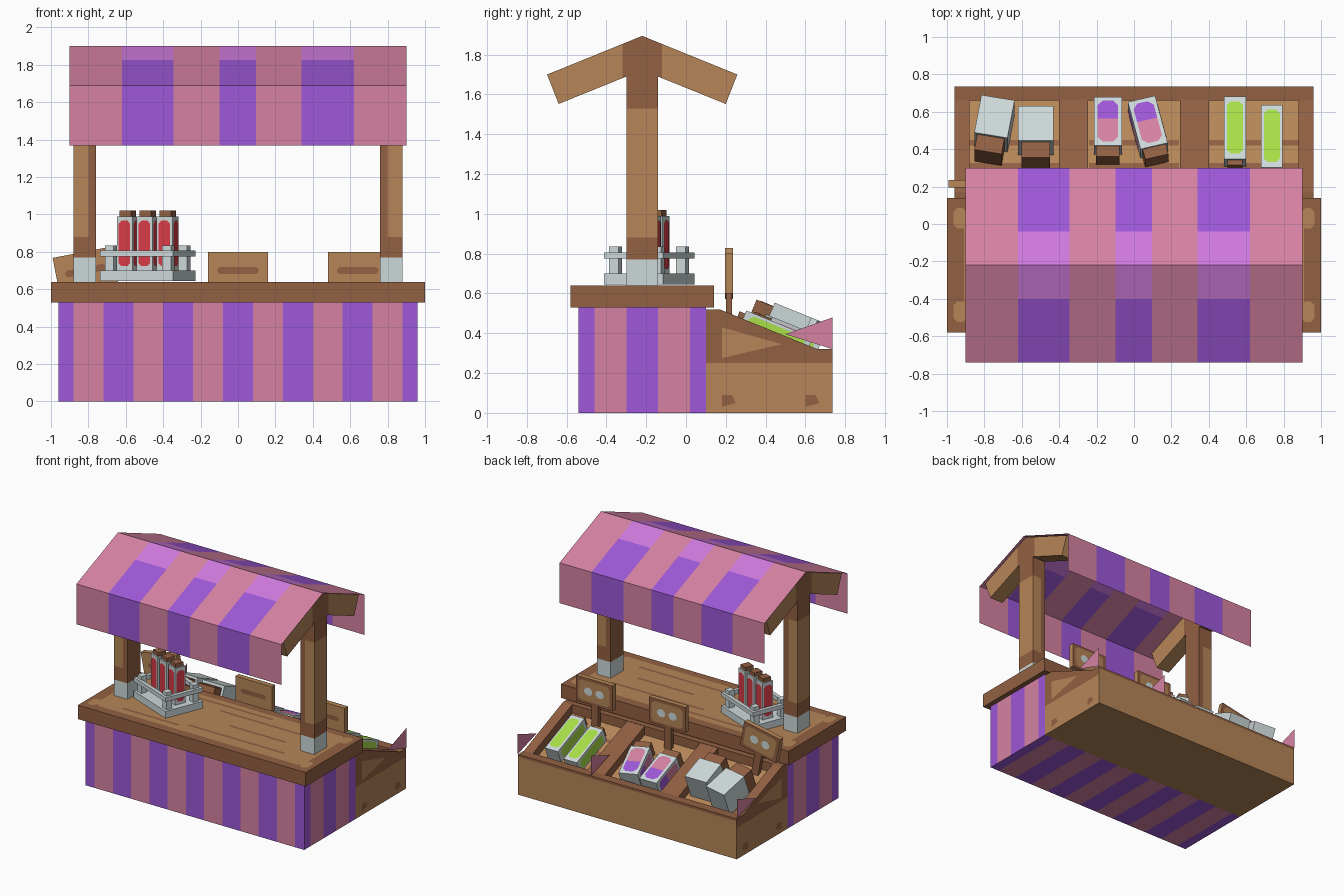
import bpy, bmesh, math
from mathutils import Matrix, Vector

if "Cube" in bpy.data.objects:
    bpy.data.objects.remove(bpy.data.objects["Cube"])

COL = {"pink cloth": (214, 130, 162), "purple cloth": (158, 88, 216), "orchid cloth": (208, 122, 222),
       "light wood": (182, 134, 88), "dark wood": (146, 96, 66), "pale metal": (206, 217, 218),
       "lime label": (168, 224, 72), "red label": (216, 60, 70)}
MAT = {}
for n, c in COL.items():
    MAT[n] = bpy.data.materials.new(n)
    MAT[n].diffuse_color = [((v / 255 + .055) / 1.055) ** 2.4 for v in c] + [1]
PINK, PURPLE, ORCHID, LIGHT, DARK, METAL, LIME, RED = COL
I = Matrix.Identity(4)
T = lambda x, y, z: Matrix.Translation((x, y, z))
R = lambda deg, ax: Matrix.Rotation(math.radians(deg), 4, ax)


def finish(name, bm, mats, rule=None, cuts=(), xf=I):
    """Cut the mesh at (axis, value) planes, colour faces by rule, make the object."""
    for ax, v in cuts:
        no = Vector((0, 0, 0)); no[ax] = 1
        bmesh.ops.bisect_plane(bm, geom=bm.verts[:] + bm.edges[:] + bm.faces[:], plane_co=no * v, plane_no=no)
    bm.normal_update()
    if rule:
        for f in bm.faces:
            f.material_index = mats.index(rule(f.calc_center_median(), f.normal))
    bm.transform(xf)
    me = bpy.data.meshes.new(name)
    bm.to_mesh(me); bm.free()
    for m in mats:
        me.materials.append(MAT[m])
    ob = bpy.data.objects.new(name, me)
    bpy.context.collection.objects.link(ob)
    return ob


def prism(name, pts, x0, x1, mats, rule=None, cuts=(), xf=I):
    """Extrude a (y, z) profile along x."""
    bm = bmesh.new()
    f = bm.faces.new([bm.verts.new((x0, y, z)) for y, z in pts])
    ext = bmesh.ops.extrude_face_region(bm, geom=[f])
    bmesh.ops.translate(bm, vec=(x1 - x0, 0, 0), verts=[v for v in ext["geom"] if isinstance(v, bmesh.types.BMVert)])
    bmesh.ops.recalc_face_normals(bm, faces=bm.faces)
    return finish(name, bm, mats, rule, cuts, xf)


def box(name, x0, x1, y0, y1, z0, z1, mats, rule=None, cuts=(), xf=I):
    return prism(name, [(y0, z0), (y1, z0), (y1, z1), (y0, z1)], x0, x1, mats, rule, cuts, xf)


def plate(name, pts, mat, xf=I):
    """Flat painted detail from 3D points."""
    bm = bmesh.new()
    bm.faces.new([bm.verts.new(p) for p in pts])
    return finish(name, bm, [mat], xf=xf)


def rect(name, x0, x1, y0, y1, z, mat, c=.01, xf=I):
    """Horizontal plate with chamfered corners."""
    plate(name, [(x0 + c, y0, z), (x1 - c, y0, z), (x1, y0 + c, z), (x1, y1 - c, z),
                 (x1 - c, y1, z), (x0 + c, y1, z), (x0, y1 - c, z), (x0, y0 + c, z)], mat, xf)


# Striped counter base
def stripes(c, n):
    t = c.y + .22 if abs(n.x) > .5 else c.x
    return PURPLE if (t + .08) % .32 < .16 else PINK


cuts = [(0, -.88 + .16 * i) for i in range(12)] + [(1, v) for v in (-.46, -.30, -.14, .02)]
box("counter_base", -.96, .96, -.54, .10, 0, .53, [PINK, PURPLE], stripes, cuts)

# Counter top with painted planks
box("counter_top", -1, 1, -.58, .14, .53, .64, [DARK])
rect("counter_top_panel", -.91, .91, -.51, .07, .643, LIGHT, .04)
for s in (-1, 1):
    for y in (-.47, .03):
        rect("counter_corner_patch", s * .93 - .035, s * .93 + .035, y - .055, y + .055, .6425, LIGHT, .02)
for x0, x1, y in ((-.15, .7, -.41), (-.1, .72, -.08), (-.7, .3, .01), (-.7, -.2, -.45), (.1, .6, -.25)):
    rect("counter_grain", x0, x1, y - .012, y + .012, .646, DARK)

# Posts, metal feet and gable beams
for s in (-1, 1):
    a, b = sorted((s * .76, s * .88))
    box("post_foot", a, b, -.30, -.14, .64, .77, [METAL])
    box("post", a, b, -.30, -.14, .77, 1.73, [LIGHT, DARK],
        lambda c, n: DARK if c.z < .88 or c.z > 1.53 or abs(c.x) < .80 else LIGHT,
        [(2, .88), (2, 1.53), (0, s * .80)])
    prism("gable_beam", [(-.22, 1.894), (.258, 1.70), (.20, 1.552), (-.22, 1.722), (-.64, 1.552), (-.698, 1.70)],
          a, b, [LIGHT, DARK], lambda c, n: DARK if abs(c.y + .22) < .1 else LIGHT, [(1, -.32), (1, -.12)])

# Cloth awning: single sheet over the ridge with hanging flaps
prof = [(-.74, 1.37), (-.74, 1.69), (-.40, 1.827), (-.22, 1.90), (-.04, 1.827), (.30, 1.69), (.30, 1.37)]
xs = [-.9, -.62, -.345, -.10, .095, .34, .62, .9]
bm = bmesh.new()
g = [[bm.verts.new((x, y, z)) for x in xs] for y, z in prof]
for j in range(len(prof) - 1):
    for i in range(len(xs) - 1):
        f = bm.faces.new((g[j][i], g[j][i + 1], g[j + 1][i + 1], g[j + 1][i]))
        f.material_index = 0 if i % 2 == 0 else (2 if j in (2, 3) else 1)
finish("awning", bm, [PINK, PURPLE, ORCHID])

# Display crate: sloped bin floor, side walls and dividers
prism("crate_body", [(.10, 0), (.735, 0), (.735, .32), (.66, .32), (.66, .25), (.17, .45), (.17, .52), (.10, .52)],
      -.88, .88, [LIGHT, DARK],
      lambda c, n: LIGHT if c.z < .3 or .1 < n.z < .97 else DARK, [(2, .30)])
for s in (-1, 1):
    a, b = sorted((s * .88, s * .96))
    prism("crate_side", [(.10, 0), (.735, 0), (.735, .32), (.66, .32), (.17, .52), (.10, .52)], a, b,
          [LIGHT, DARK], lambda c, n: DARK if c.z > (.30 if n.y > .5 else .25) else LIGHT, [(2, .25), (2, .30)])
    plate("crate_side_panel", [(s * .963, .18, .43), (s * .963, .18, .275), (s * .963, .48, .345)], LIGHT)
    for y in (.22, .64):
        plate("crate_side_knot", [(s * .963, y - .04, .03), (s * .963, y + .03, .05), (s * .963, y + .01, .09),
                                  (s * .963, y - .04, .09)], DARK)
    a, b = sorted((s * .245, s * .40))
    prism("crate_divider", [(.16, .3), (.67, .2), (.67, .318), (.17, .518)], a, b, [DARK])
FLOOR = lambda y: .45 - .408 * (y - .17)
for cx in (-.64, 0, .64):
    for y0, y1 in ((.30, .325), (.42, .45)):
        plate("bin_floor_seam", [(cx + dx, y, FLOOR(y) + .004) for dx, y in
                                 ((-.24, y0), (.24, y0), (.24, y1), (-.24, y1))], DARK)
# Pink corner pennants
for x in (-.962, .32, .962):
    plate("pennant", [(x, .737, .32), (x, .737, .48), (x, .50, .395)], PINK)


# Price signs behind the counter
def sign(x, z, tilt):
    m = T(x, .215, z) @ R(tilt, 'Y')
    box("sign_board", -.16, .16, -.02, .02, -.10, .10, [LIGHT], xf=m)
    box("sign_stake", -.03, .03, -.015, .015, -.30, -.10, [DARK], xf=m)
    rect("sign_bar", -.11, .11, -.018, .018, .023, DARK, .012, m @ R(90, 'X'))
    back = m @ R(-90, 'X')
    rect("sign_back_frame", -.16, .16, -.10, .10, .0215, DARK, .002, back)
    rect("sign_back_panel", -.135, .135, -.08, .08, .0235, LIGHT, .02, back)
    for dx in (-.05, .05):
        rect("sign_disc", dx - .035, dx + .035, -.03, .03, .0255, METAL, .02, back)


sign(.64, .70, 0)
sign(0, .70, 0)
sign(-.815, .70, -11)


# Square bottle: metal body, cap, label windows on four sides
def bottle(name, w, d, h, labels, cap, cap_h, xf):
    box(name + "_body", -w / 2, w / 2, -d / 2, d / 2, 0, h, [METAL], xf=xf)
    box(name + "_cap", -w * cap / 2, w * cap / 2, -d * cap / 2, d * cap / 2, h, h + cap_h, [DARK], xf=xf)
    for k in range(4):
        ww, off = (w, d / 2) if k % 2 == 0 else (d, w / 2)
        hw, c = ww * .37, ww * .18
        side = xf @ R(90 * k, 'Z') @ T(0, -off - .003, 0)
        lo, hi, mid = h * .08, h * .92, h * .45
        bot = [(-hw, lo + c), (-hw + c, lo), (hw - c, lo), (hw, lo + c)]
        top = [(hw, hi - c), (hw - c, hi), (-hw + c, hi), (-hw, hi - c)]
        if len(labels) == 1:
            parts = [bot + top]
        else:
            parts = [bot + [(hw, mid), (-hw, mid)], [(-hw, mid), (hw, mid)] + top]
        for p, lab in zip(parts, labels):
            plate(name + "_label", [(x, 0, z) for x, z in p], lab, side)


# Goods lying in the bins
def lay(name, x, y, yaw, w, d, h, labels, cap, cap_h):
    m = T(x, y, FLOOR(y)) @ R(-22.2, 'X') @ R(yaw, 'Z') @ T(0, 0, d / 2) @ R(90, 'X')
    bottle(name, w, d, h, labels, cap, cap_h, m)


lay("plain_jar", -.727, .60, -10, .18, .20, .22, [], .82, .09)
lay("plain_jar", -.525, .555, 0, .19, .20, .20, [], .80, .09)
lay("two_tone_bottle", -.14, .63, 0, .15, .13, .28, [PURPLE, PINK], .85, .06)
lay("two_tone_bottle", .04, .62, 14, .15, .13, .28, [PURPLE, PINK], .85, .06)
lay("lime_bottle", .54, .64, 0, .115, .11, .36, [LIME], .7, .03)
lay("lime_bottle", .737, .595, 0, .115, .11, .36, [LIME], .7, .03)

# Metal rack on the counter with three red bottles
rk = T(-.483, -.185, .645) @ R(-22, 'Z')
box("rack_tray", -.21, .21, -.16, .16, 0, .055, [METAL], xf=rk)
for s in (-1, 1):
    box("rack_rail_long", -.21, .21, s * .145 - .015, s * .145 + .015, .13, .162, [METAL], xf=rk)
    box("rack_rail_short", s * .195 - .015, s * .195 + .015, -.13, .13, .13, .162, [METAL], xf=rk)
    for t in (-1, 1):
        box("rack_post", s * .165 - .025, s * .165 + .025, t * .115 - .025, t * .115 + .025, .055, .19, [METAL], xf=rk)
for i in (-1, 0, 1):
    bottle("red_bottle", .09, .09, .29, [RED], .75, .03, rk @ T(i * .115, 0, .055))

for m in bpy.data.materials:
    if m.users and not m.is_grease_pencil:
        m.use_nodes = True
        m.node_tree.nodes["Principled BSDF"].inputs["Base Color"].default_value = m.diffuse_color
